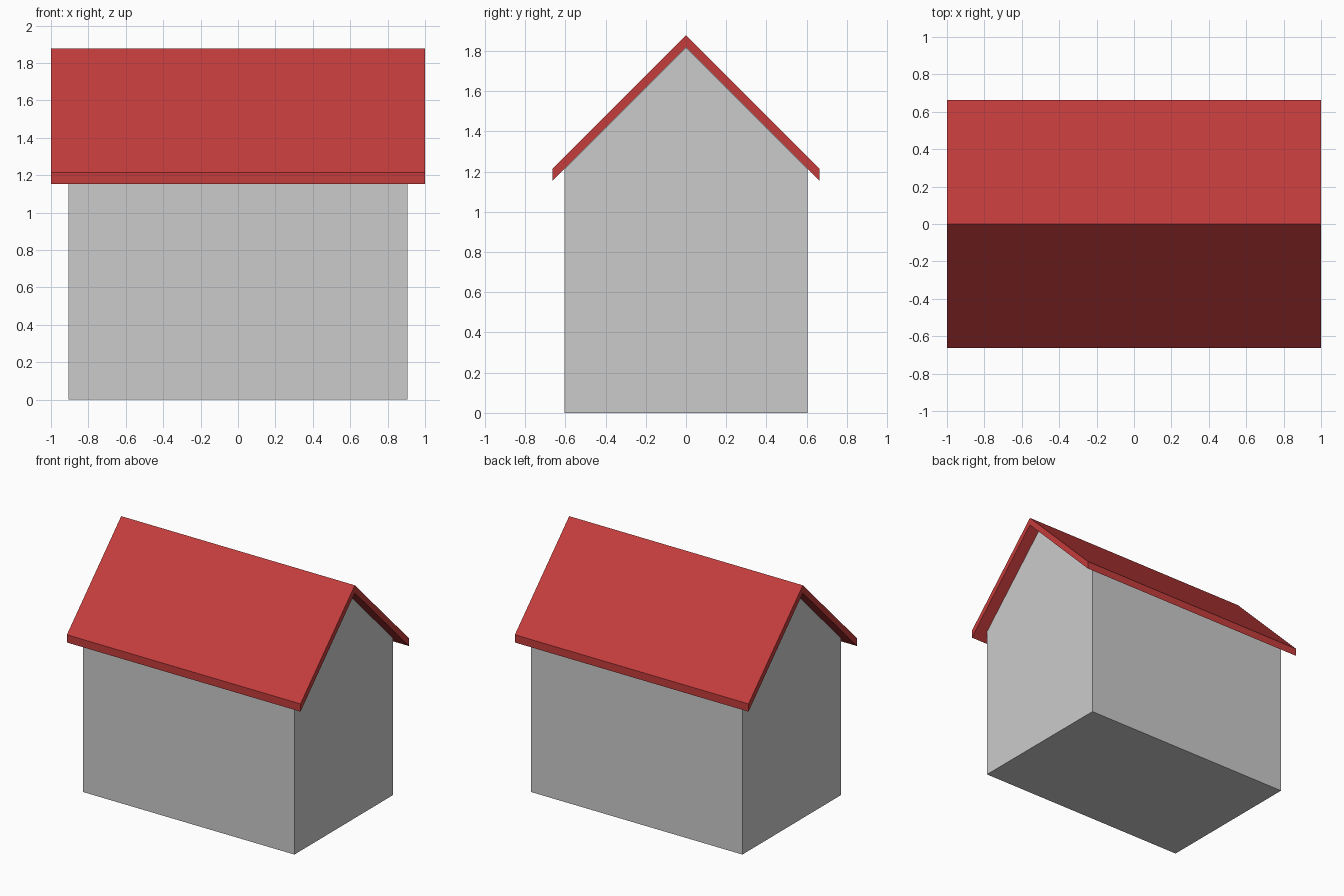
import bpy

if "Cube" in bpy.data.objects:
    bpy.data.objects.remove(bpy.data.objects["Cube"])


def extrude_profile(name, profile, half_length):
    """Extrude a closed (y, z) profile along x, centred on x = 0."""
    n = len(profile)
    verts = [(x, y, z) for x in (-half_length, half_length) for y, z in profile]
    faces = [tuple(reversed(range(n))), tuple(range(n, 2 * n))]
    faces += [(i, (i + 1) % n, n + (i + 1) % n, n + i) for i in range(n)]
    mesh = bpy.data.meshes.new(name)
    mesh.from_pydata(verts, [], faces)
    mesh.update()
    obj = bpy.data.objects.new(name, mesh)
    bpy.context.collection.objects.link(obj)
    return obj


# Walls with gable ends
w, eave, peak = 0.604, 1.212, 1.816
extrude_profile("walls", [(-w, 0), (w, 0), (w, eave), (0, peak), (-w, eave)], 0.906)

# Overhanging 45 degree roof, cut vertically at the eaves
r, top, thick = 0.664, 1.878, 0.06
roof = extrude_profile("roof", [
    (-r, top - r - thick), (0, top - thick), (r, top - r - thick),
    (r, top - r), (0, top), (-r, top - r)], 1.0)

# Red roof colour
red = bpy.data.materials.new("roof_red")
red.diffuse_color = (0.55, 0.045, 0.045, 1)
red.use_nodes = True
red.node_tree.nodes["Principled BSDF"].inputs["Base Color"].default_value = red.diffuse_color
roof.data.materials.append(red)
